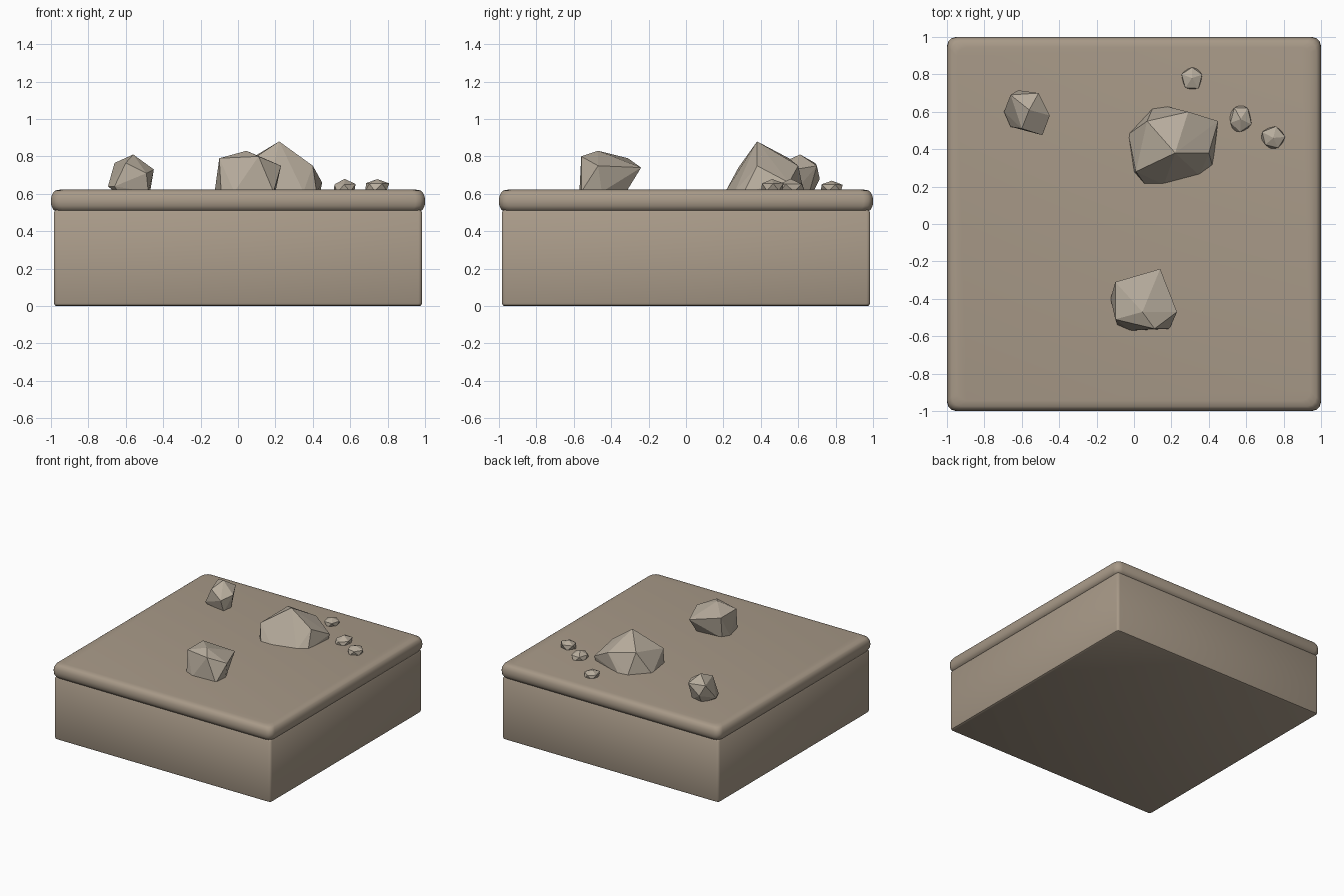
import bpy, bmesh, math, random
from mathutils import Vector

if "Cube" in bpy.data.objects:
    bpy.data.objects.remove(bpy.data.objects["Cube"])

random.seed(4)


def material(name, rgb):
    m = bpy.data.materials.new(name)
    m.diffuse_color = (*rgb, 1)
    m.use_nodes = True
    m.node_tree.nodes["Principled BSDF"].inputs["Base Color"].default_value = m.diffuse_color
    return m


EARTH = material("earth", (0.39, 0.32, 0.245))
STONE = material("stone", (0.48, 0.42, 0.34))


def make(name, bm, mat, smooth=False):
    bmesh.ops.recalc_face_normals(bm, faces=bm.faces)
    me = bpy.data.meshes.new(name)
    bm.to_mesh(me)
    bm.free()
    me.materials.append(mat)
    ob = bpy.data.objects.new(name, me)
    bpy.context.collection.objects.link(ob)
    if smooth:
        bpy.context.view_layer.objects.active = ob
        ob.select_set(True)
        bpy.ops.object.shade_smooth_by_angle(angle=math.radians(40))
        ob.select_set(False)
    return ob


def rounded_block(name, profile, radius, steps):
    """Stack rounded-square rings given as (half width, height)."""
    bm = bmesh.new()
    rings = []
    for half, z in profile:
        ring = []
        for q in range(4):
            mid = math.pi / 4 + q * math.pi / 2
            cx = math.copysign(half - radius, math.cos(mid))
            cy = math.copysign(half - radius, math.sin(mid))
            for s in range(steps + 1):
                a = (q + s / steps) * math.pi / 2
                ring.append(bm.verts.new((cx + radius * math.cos(a), cy + radius * math.sin(a), z)))
        rings.append(ring)
    n = len(rings[0])
    for a, b in zip(rings, rings[1:]):
        for i in range(n):
            j = (i + 1) % n
            bm.faces.new((a[i], a[j], b[j], b[i]))
    bm.faces.new(rings[0])
    bm.faces.new(rings[-1])
    return make(name, bm, EARTH, True)


def hull_rock(name, points, base):
    """Faceted boulder: upper points plus a base outline sunk in the ground."""
    bm = bmesh.new()
    for p in points:
        bm.verts.new(p)
    for x, y in base:
        bm.verts.new((x, y, 0.61))
    res = bmesh.ops.convex_hull(bm, input=bm.verts)
    loose = [v for v in bm.verts if not v.link_faces]
    bmesh.ops.delete(bm, geom=loose, context='VERTS')
    return make(name, bm, STONE)


def pebble(name, centre, size, turn):
    """Small irregular icosahedron."""
    bm = bmesh.new()
    bmesh.ops.create_icosphere(bm, subdivisions=1, radius=1)
    c, s = math.cos(turn), math.sin(turn)
    for v in bm.verts:
        k = random.uniform(0.9, 1.12)
        x, y, z = v.co * k
        v.co = Vector(centre) + Vector(((x * c - y * s) * size[0], (x * s + y * c) * size[1], z * size[2]))
    return make(name, bm, STONE)


# ground body and overhanging top layer
rounded_block("ground_block", [(0.972, 0), (0.981, 0.005), (0.985, 0.018), (0.985, 0.5), (0.975, 0.515)], 0.02, 3)
rounded_block("ground_top", [(0.972, 0.507), (0.985, 0.512), (0.998, 0.535), (1.0, 0.56), (0.998, 0.585),
                             (0.988, 0.608), (0.975, 0.618), (0.945, 0.623)], 0.05, 3)

# three boulders
hull_rock("large_boulder",
          [(.22, .38, .88), (.07, .55, .79), (.29, .60, .75), (.45, .55, .66), (.40, .38, .75), (.01, .28, .74)],
          [(-.03, .48), (.10, .62), (.17, .63), (.44, .54), (.42, .31), (.35, .26), (.16, .21), (.06, .21), (0, .28)])
hull_rock("front_boulder",
          [(.045, -.47, .83), (-.10, -.31, .79), (.14, -.24, .74), (.23, -.47, .75), (.11, -.56, .80), (-.10, -.51, .79)],
          [(-.125, -.40), (-.09, -.54), (-.02, -.57), (.19, -.56), (.20, -.45), (.12, -.32), (-.09, -.34)])
hull_rock("left_boulder",
          [(-.56, .61, .81), (-.66, .69, .765), (-.51, .70, .75), (-.45, .58, .73), (-.49, .475, .71),
           (-.60, .51, .765), (-.695, .60, .64), (-.66, .52, .64), (-.62, .715, .68)],
          [(-.66, .58), (-.64, .53), (-.48, .50), (-.47, .58), (-.52, .66), (-.62, .68)])

# scattered pebbles
pebble("back_pebble", (.31, .78, .63), (.062, .068, .042), 0.3)
pebble("middle_pebble", (.57, .56, .63), (.065, .08, .046), 0.9)
pebble("right_pebble", (.745, .46, .635), (.07, .065, .045), 0.1)
